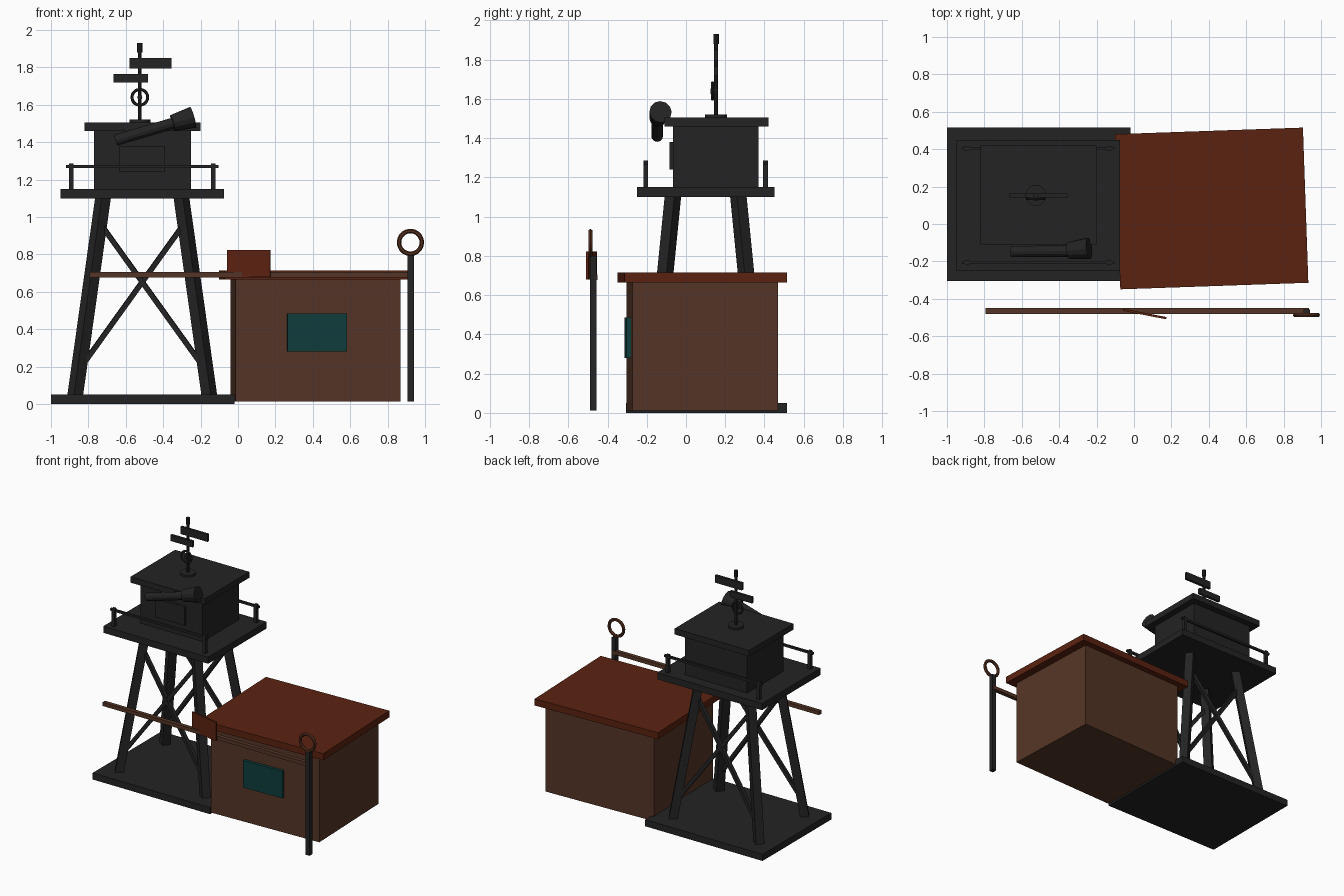
import bpy, math
from mathutils import Vector, Matrix

if "Cube" in bpy.data.objects:
    bpy.data.objects.remove(bpy.data.objects["Cube"])


def mat(name, r, g, b):
    m = bpy.data.materials.new(name)
    m.diffuse_color = (r, g, b, 1)
    m.use_nodes = True
    m.node_tree.nodes["Principled BSDF"].inputs["Base Color"].default_value = m.diffuse_color
    return m


DARK = mat("dark_metal", 0.017, 0.017, 0.017)
WOOD = mat("brown_wood", 0.09, 0.036, 0.019)
RED = mat("rust_red", 0.105, 0.016, 0.005)
TEAL = mat("teal_glass", 0.005, 0.046, 0.046)
RUST = mat("rust_brown", 0.085, 0.026, 0.012)


def finish(name, m):
    o = bpy.context.object
    o.name = name
    o.data.materials.append(m)
    return o


def box(name, x, y, z, m, xf=None):
    """Box from (min, max) ranges, optionally moved by a matrix."""
    bpy.ops.mesh.primitive_cube_add(size=1)
    o = finish(name, m)
    rs = (x, y, z)
    o.data.transform(Matrix.Translation([(a + b) / 2 for a, b in rs])
                     @ Matrix.Diagonal([b - a for a, b in rs] + [1]))
    if xf:
        o.matrix_world = xf
    return o


def beam(name, a, b, t, m):
    """Square bar between two points."""
    a, b = Vector(a), Vector(b)
    d = b - a
    xf = Matrix.Translation((a + b) / 2) @ d.to_track_quat('Z', 'Y').to_matrix().to_4x4()
    h = d.length / 2
    return box(name, (-t / 2, t / 2), (-t / 2, t / 2), (-h, h), m, xf)


def rod(name, a, b, r1, r2, m, n=12):
    """Round bar or cone between two points."""
    a, b = Vector(a), Vector(b)
    d = b - a
    bpy.ops.mesh.primitive_cone_add(vertices=n, radius1=r1, radius2=r2, depth=d.length,
                                    location=(a + b) / 2, rotation=d.to_track_quat('Z', 'Y').to_euler())
    return finish(name, m)


def ring(name, c, R, r, m):
    bpy.ops.mesh.primitive_torus_add(major_radius=R, minor_radius=r, major_segments=20,
                                     minor_segments=6, location=c, rotation=(math.pi / 2, 0, 0))
    return finish(name, m)


CX, CY = -0.512, 0.10

# Tower base, platform and cabin
box("tower_base", (-1, -0.02), (-0.305, 0.515), (0, 0.05), DARK)
box("platform", (-0.95, -0.075), (-0.25, 0.45), (1.10, 1.15), DARK)
box("cabin", (-0.77, -0.25), (-0.065, 0.37), (1.15, 1.47), DARK)
box("cabin_roof", (-0.82, -0.20), (-0.11, 0.42), (1.46, 1.505), DARK)
box("cabin_panel", (-0.635, -0.39), (-0.083, -0.06), (1.24, 1.38), DARK)


# Sloping legs and cross braces
def leg_point(sx, sy, z):
    t = (z - 0.05) / 1.05
    return (CX + sx * (0.358 - 0.148 * t), CY + sy * (0.272 - 0.105 * t), z)


for sy, side in ((-1, "front"), (1, "back")):
    for sx, hand in ((-1, "left"), (1, "right")):
        beam(f"{side}_{hand}_leg", leg_point(sx, sy, 0.03), leg_point(sx, sy, 1.12), 0.06, DARK)
        beam(f"{side}_{hand}_brace", leg_point(sx, sy, 0.18), leg_point(-sx, sy, 0.97), 0.027, DARK)
        # Railing posts
        px, py = CX + sx * 0.38, CY + sy * 0.305
        box(f"{side}_{hand}_rail_post", (px - 0.012, px + 0.012), (py - 0.012, py + 0.012),
            (1.14, 1.285), DARK)
    box(f"{side}_rail", (-0.92, -0.105), (py - 0.008, py + 0.008), (1.262, 1.278), DARK)

# Searchlight
rod("light_tube", (-0.655, -0.147, 1.41), (-0.30, -0.145, 1.515), 0.03, 0.03, DARK)
rod("light_head", (-0.35, -0.143, 1.502), (-0.24, -0.130, 1.534), 0.044, 0.057, DARK)

# Mast with direction boards and ring
MX, MY = -0.525, 0.153
rod("mast_foot", (MX, MY, 1.50), (MX, MY, 1.52), 0.056, 0.056, DARK, 16)
rod("mast", (MX, MY, 1.51), (MX, MY, 1.90), 0.010, 0.010, DARK, 8)
rod("mast_tip", (MX, MY, 1.88), (MX, MY, 1.93), 0.014, 0.014, DARK, 8)
box("upper_board", (-0.58, -0.355), (MY - 0.01, MY + 0.01), (1.795, 1.85), DARK)
box("lower_board", (-0.665, -0.48), (MY - 0.01, MY + 0.01), (1.72, 1.765), DARK)
ring("mast_ring", (MX, 0.135, 1.64), 0.042, 0.008, DARK)
rod("ring_hub", (MX, 0.125, 1.64), (MX, MY, 1.64), 0.014, 0.014, DARK, 8)

# Shed, turned slightly
turn = Matrix.Translation((0.415, 0.083, 0)) @ Matrix.Rotation(math.radians(2), 4, 'Z')
box("shed_walls", (-0.442, 0.442), (-0.37, 0.37), (0.013, 0.67), WOOD, turn)
box("shed_roof", (-0.503, 0.503), (-0.415, 0.415), (0.665, 0.715), RED, turn)
box("shed_window", (-0.165, 0.155), (-0.392, -0.365), (0.28, 0.485), TEAL, turn)

# Gate post, barrier pole, ring and sign
box("gate_post", (0.907, 0.94), (-0.49, -0.456), (0.013, 0.80), DARK)
box("barrier_pole", (-0.795, 0.935), (-0.48, -0.45), (0.677, 0.705), WOOD)
ring("gate_ring", (0.922, -0.487, 0.864), 0.061, 0.012, RUST)
tilt = Matrix.Translation((0.057, -0.481, 0.75)) @ Matrix.Rotation(math.radians(-11), 4, 'Z')
box("barrier_sign", (-0.118, 0.118), (-0.006, 0.006), (-0.07, 0.073), RED, tilt)
